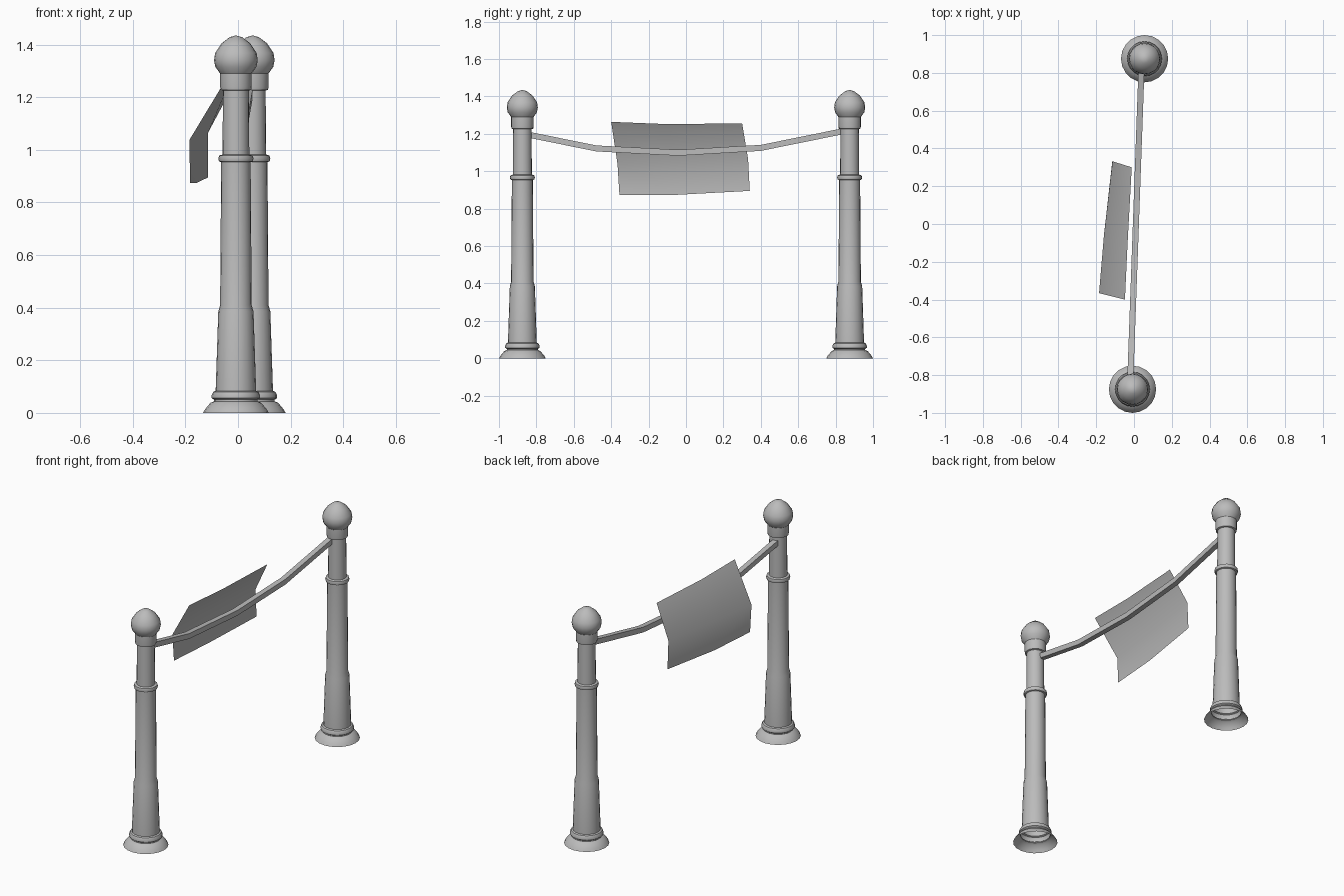
import bpy
import bmesh
import math
from mathutils import Vector

cube = bpy.data.objects.get("Cube")
if cube:
    bpy.data.objects.remove(cube, do_unlink=True)

# One plain grey for everything
grey = bpy.data.materials.new("plain_grey")
grey.use_nodes = True
colour = (0.5, 0.5, 0.5, 1)
grey.diffuse_color = colour
grey.node_tree.nodes["Principled BSDF"].inputs["Base Color"].default_value = colour


def finish(name, bm, angle=35):
    mesh = bpy.data.meshes.new(name)
    bm.to_mesh(mesh)
    bm.free()
    mesh.materials.append(grey)
    obj = bpy.data.objects.new(name, mesh)
    bpy.context.collection.objects.link(obj)
    bpy.ops.object.select_all(action='DESELECT')
    obj.select_set(True)
    bpy.context.view_layer.objects.active = obj
    bpy.ops.object.shade_smooth_by_angle(angle=math.radians(angle))
    return obj


def lathe(name, profile, centre, sides=20):
    """Spin a (radius, height) profile; open at the bottom."""
    bm = bmesh.new()
    verts = [bm.verts.new((r, 0, z)) for r, z in profile]
    edges = [bm.edges.new(pair) for pair in zip(verts, verts[1:])]
    bmesh.ops.spin(bm, geom=verts + edges, cent=(0, 0, 0), axis=(0, 0, 1),
                   angle=math.tau, steps=sides)
    bmesh.ops.remove_doubles(bm, verts=bm.verts, dist=0.0005)
    bmesh.ops.recalc_face_normals(bm, faces=bm.faces)
    top = max(bm.faces, key=lambda f: f.calc_center_median().z)
    if top.normal.z < 0:
        bmesh.ops.reverse_faces(bm, faces=bm.faces)
    bmesh.ops.translate(bm, verts=bm.verts, vec=centre)
    return finish(name, bm)


# Posts: flared foot, tapered shaft, rings, collar and round cap
post_profile = [
    (0.125, 0), (0.117, 0.014), (0.097, 0.038), (0.083, 0.044), (0.083, 0.05),
    (0.092, 0.056), (0.092, 0.068), (0.086, 0.08), (0.077, 0.084),
    (0.067, 0.385), (0.060, 0.41), (0.056, 0.953), (0.064, 0.956),
    (0.067, 0.966), (0.064, 0.978), (0.051, 0.982), (0.049, 1.225),
    (0.058, 1.228), (0.060, 1.24), (0.060, 1.29), (0.078, 1.315),
    (0.083, 1.34), (0.079, 1.368), (0.054, 1.405), (0.024, 1.428), (0, 1.435)]
lathe("front_post", post_profile, (-0.008, -0.875, 0))
lathe("back_post", post_profile, (0.056, 0.875, 0))

# Sagging square rail, slung between the posts
rail_path = [(-0.84, 1.195), (-0.48, 1.122), (-0.04, 1.099), (0.4, 1.125), (0.84, 1.214)]
half = 0.016
bm = bmesh.new()
rings = []
for y, z in rail_path:
    centre = Vector((0.010 + 0.036 * y, y, z))
    rings.append([bm.verts.new(centre + Vector((sx * half, 0, sz * half)))
                  for sx, sz in ((-1, -1), (1, -1), (1, 1), (-1, 1))])
for a, b in zip(rings, rings[1:]):
    for i in range(4):
        j = (i + 1) % 4
        bm.faces.new((a[i], a[j], b[j], b[i]))
bm.faces.new(rings[0])
bm.faces.new(rings[-1])
bmesh.ops.recalc_face_normals(bm, faces=bm.faces)
finish("rail", bm)

# Cloth: a single bent sheet, rows from top to bottom
cloth_rows = [
    [(-0.048, -0.4, 1.264), (-0.034, -0.1, 1.252), (-0.012, 0.3, 1.256)],
    [(-0.185, -0.366, 1.037), (-0.16, -0.07, 1.05), (-0.114, 0.332, 1.065)],
    [(-0.182, -0.356, 0.874), (-0.158, -0.05, 0.874), (-0.114, 0.341, 0.895)]]
bm = bmesh.new()
grid = [[bm.verts.new(p) for p in row] for row in cloth_rows]
for upper, lower in zip(grid, grid[1:]):
    for i in range(2):
        bm.faces.new((upper[i], upper[i + 1], lower[i + 1], lower[i]))
bmesh.ops.recalc_face_normals(bm, faces=bm.faces)
finish("cloth", bm, 60)
